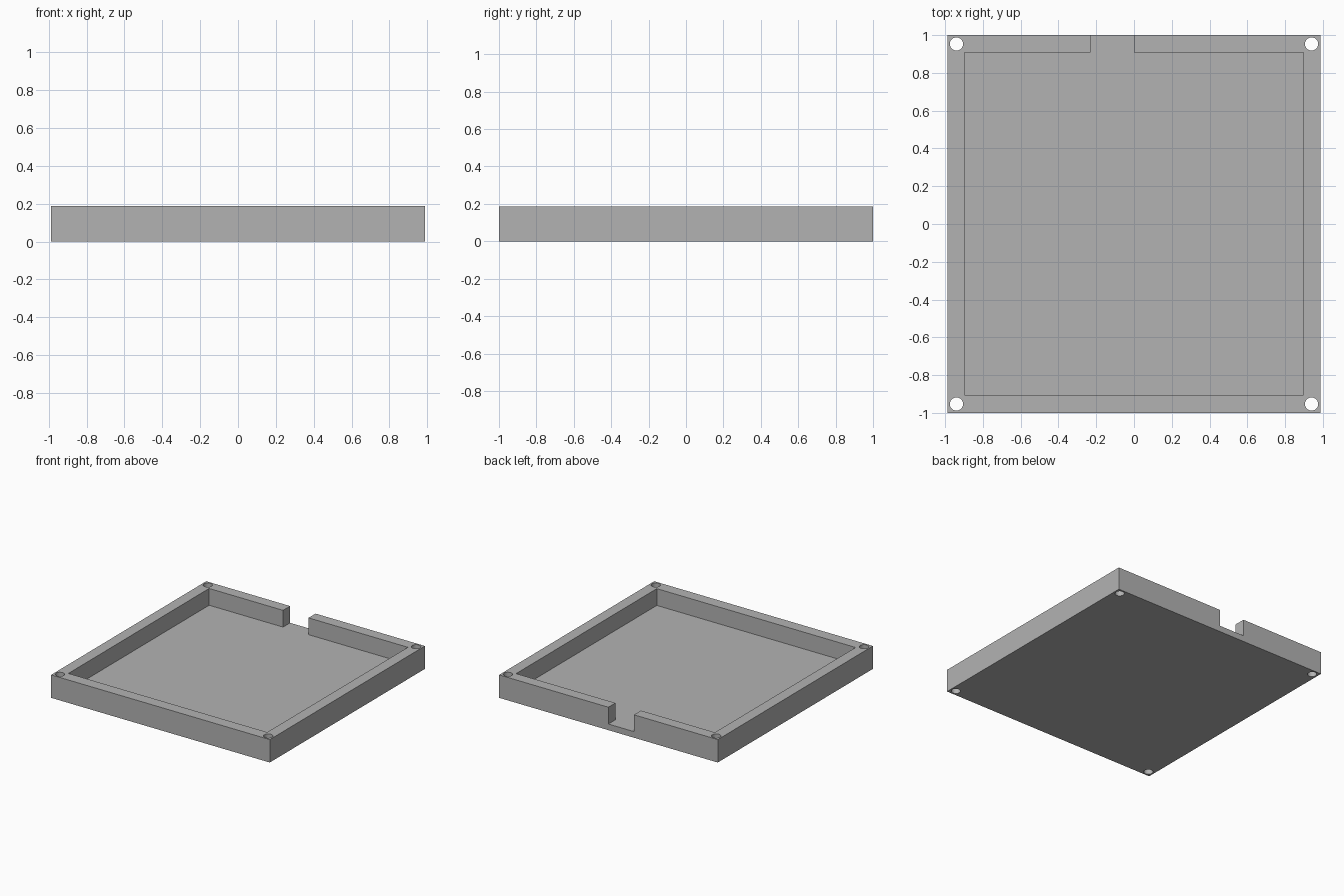
import bpy

W, D, H = 0.987, 1.0, 0.187      # half width, half depth, height
FLOOR = 0.05

if "Cube" in bpy.data.objects:
    bpy.data.objects.remove(bpy.data.objects["Cube"])

grey = bpy.data.materials.new("plain grey")
grey.use_nodes = True
color = (0.45, 0.45, 0.45, 1)
grey.diffuse_color = color
grey.node_tree.nodes["Principled BSDF"].inputs["Base Color"].default_value = color


def box(name, low, high):
    """Add a box spanning two opposite corners."""
    bpy.ops.mesh.primitive_cube_add(size=1)
    ob = bpy.context.object
    ob.name = name
    ob.location = [(a + b) / 2 for a, b in zip(low, high)]
    ob.scale = [b - a for a, b in zip(low, high)]
    bpy.ops.object.transform_apply(location=True, scale=True)
    ob.data.materials.append(grey)
    return ob


def cut(target, cutter):
    """Subtract the cutter from the target, then discard the cutter."""
    cutter.hide_render = True
    mod = target.modifiers.new("cut", "BOOLEAN")
    mod.operation = "DIFFERENCE"
    mod.solver = "EXACT"
    mod.object = cutter
    bpy.context.view_layer.objects.active = target
    bpy.ops.object.modifier_apply(modifier=mod.name)
    bpy.data.objects.remove(cutter)


# Solid block
tray = box("tray", (-W, -D, 0), (W, D, H))

# Recess inside the walls
cut(tray, box("recess", (-0.897, -0.905, FLOOR), (0.897, 0.909, H + 0.1)))

# Cable slot through the back wall, down to the floor
cut(tray, box("slot", (-0.23, 0.8, FLOOR), (0, D + 0.1, H + 0.1)))

# Screw holes through the four corners
for sx in (-1, 1):
    for sy in (-1, 1):
        bpy.ops.mesh.primitive_cylinder_add(
            vertices=32, radius=0.035, depth=1,
            location=(sx * 0.94, sy * 0.953, 0))
        hole = bpy.context.object
        hole.name = "screw_hole"
        hole.data.materials.append(grey)
        cut(tray, hole)

# Smooth hole walls, crisp box edges
bpy.ops.object.select_all(action="DESELECT")
tray.select_set(True)
bpy.context.view_layer.objects.active = tray
bpy.ops.object.shade_smooth_by_angle()
